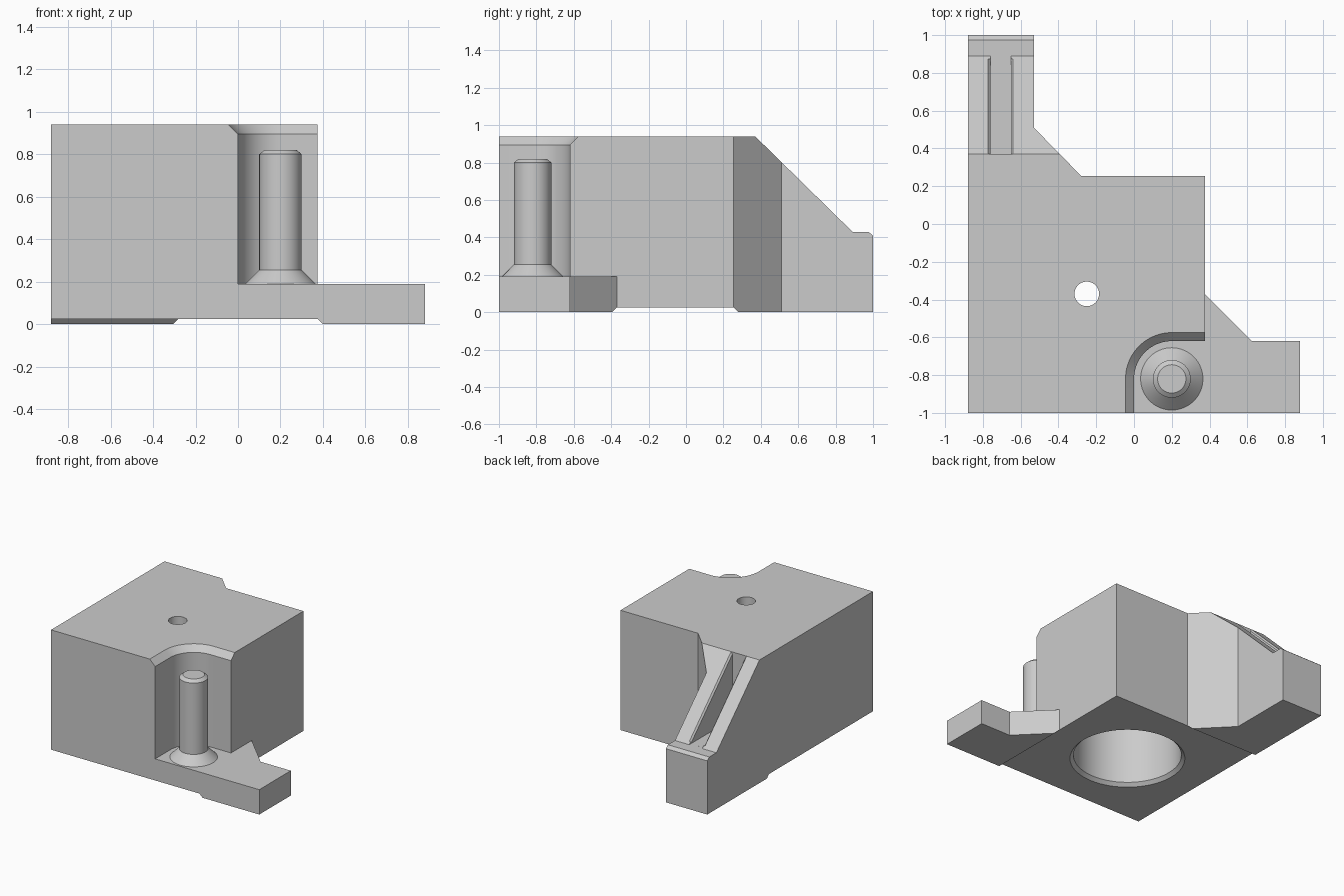
import bpy
import bmesh
from math import cos, sin, pi, radians

cube = bpy.data.objects.get("Cube")
if cube:
    bpy.data.objects.remove(cube, do_unlink=True)

grey = bpy.data.materials.new("plain_grey")
grey.use_nodes = True
GREY = (0.6, 0.6, 0.6, 1)
grey.diffuse_color = GREY
grey.node_tree.nodes["Principled BSDF"].inputs["Base Color"].default_value = GREY


def loft(name, rings):
    """Capped solid through rings that have equal point counts."""
    bm = bmesh.new()
    loops = [[bm.verts.new(p) for p in ring] for ring in rings]
    n = len(loops[0])
    for a, b in zip(loops, loops[1:]):
        for i in range(n):
            j = (i + 1) % n
            bm.faces.new((a[i], a[j], b[j], b[i]))
    bm.faces.new(loops[0][::-1])
    bm.faces.new(loops[-1])
    bmesh.ops.recalc_face_normals(bm, faces=bm.faces)
    mesh = bpy.data.meshes.new(name)
    bm.to_mesh(mesh)
    bm.free()
    mesh.materials.append(grey)
    obj = bpy.data.objects.new(name, mesh)
    bpy.context.collection.objects.link(obj)
    return obj


def slab(name, outline, z0, z1):
    return loft(name, [[(x, y, z) for x, y in outline] for z in (z0, z1)])


def beam(name, profile, x0, x1):
    return loft(name, [[(x, y, z) for y, z in profile] for x in (x0, x1)])


def turned(name, cx, cy, steps, n=64):
    return loft(name, [[(cx + r * cos(2 * pi * i / n), cy + r * sin(2 * pi * i / n), z)
                        for i in range(n)] for r, z in steps])


def combine(target, tool, operation="DIFFERENCE"):
    mod = target.modifiers.new(tool.name, "BOOLEAN")
    mod.operation, mod.object, mod.solver = operation, tool, "EXACT"
    bpy.context.view_layer.update()
    graph = bpy.context.evaluated_depsgraph_get()
    result = bpy.data.meshes.new_from_object(target.evaluated_get(graph))
    target.modifiers.clear()
    target.data = result
    bpy.data.objects.remove(tool, do_unlink=True)


def smooth(obj):
    obj.data.shade_smooth()
    obj.data.set_sharp_from_angle(angle=radians(25))


# Main block with the rear arm
body = slab("body", [(-.88, -1), (.375, -1), (.375, .255), (-.28, .255),
                     (-.53, .51), (-.53, 1), (-.88, 1)], 0, .94)

# Sloped top of the arm and its small end ledge
combine(body, beam("slope_cut", [(.105, 1.2), (.37, .94), (.89, .43), (.975, .43),
                                 (1, .41), (1.1, .33), (1.1, 1.2)], -1, -.2))

# Slot between the two ribs, with bevelled rims
SLOT_X = -.706
combine(body, slab("slot_cut", [(SLOT_X - .055, .37), (SLOT_X + .055, .37),
                                (SLOT_X + .055, .95), (SLOT_X - .055, .95)], .43, 1.1))
rim = [(-.055, -.017), (.055, -.017), (.12, .083), (-.12, .083)]
combine(body, loft("slot_rim_cut", [[(SLOT_X + x, y, .94 - (y - .37) * .981 + dz)
                                     for x, dz in rim] for y in (.37, .873)]))


# Rounded corner notch, flared at the top
def notch_ring(d, z):
    arc = [(.2 + (.2 + d) * cos(a), -.82 + (.2 + d) * sin(a), z)
           for a in (pi / 2 + pi / 2 * i / 20 for i in range(21))]
    return [(.6, -.62 + d, z)] + arc + [(-d, -1.2, z), (.6, -1.2, z)]


combine(body, loft("notch_cut", [notch_ring(d, z) for d, z in
                                 ((0, -.1), (0, .895), (.045, .94), (.125, 1.02))]))

# Low side foot that also forms the notch floor
combine(body, slab("foot", [(-.1, -1), (.88, -1), (.88, -.62), (.625, -.62),
                            (.3, -.295), (-.1, -.295)], 0, .19), "UNION")

# Shallow bevelled recess under the block
combine(body, loft("underside_cut", [[(-1.2, -1.2, z), (.4 - z, -1.2, z),
                                      (.4 - z, .28 - z, z), (-1.2, .28 - z, z)]
                                     for z in (-.06, .025)]))

# Stepped bore: wide from below, narrow through the top
combine(body, turned("bore_cut", -.25, -.37, [(.48, -.05), (.38, .05), (.38, .75),
                                              (.065, .75), (.065, 1.1)]))
smooth(body)

# Upright pin with flared base and bevelled tip
pin = turned("pin", .2, -.82, [(.165, .185), (.165, .19), (.1, .255), (.1, .8), (.075, .82)])
smooth(pin)
